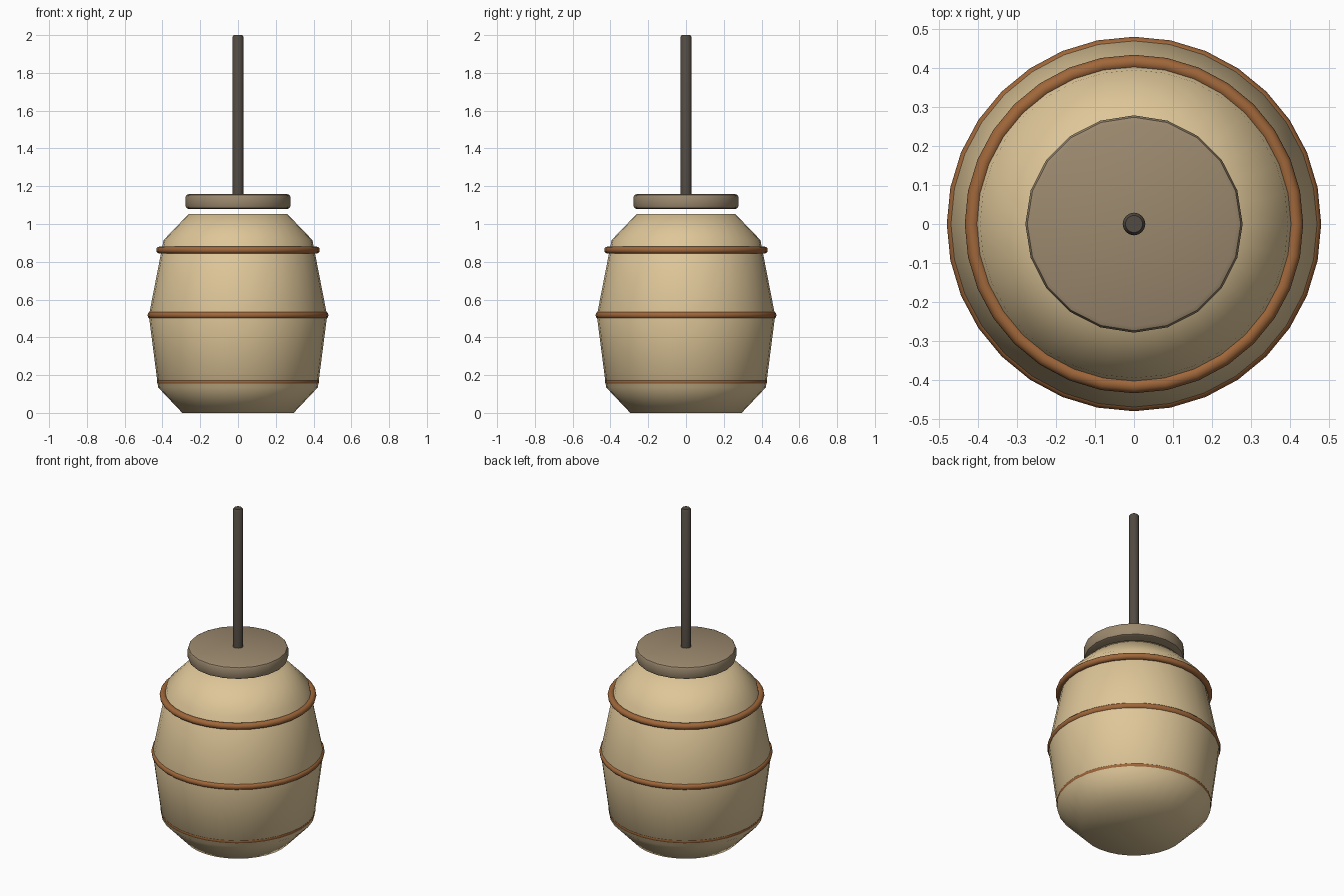
import bpy, math

if "Cube" in bpy.data.objects:
    bpy.data.objects.remove(bpy.data.objects["Cube"])

def material(name, rgb):
    m = bpy.data.materials.new(name)
    m.diffuse_color = (*rgb, 1)
    m.use_nodes = True
    m.node_tree.nodes["Principled BSDF"].inputs["Base Color"].default_value = m.diffuse_color
    return m

TAN = material("pale_wood", (0.73, 0.565, 0.314))
LID = material("grey_brown_wood", (0.33, 0.25, 0.156))
HOOP = material("copper_brown", (0.35, 0.135, 0.042))
ROD = material("dark_wood", (0.085, 0.070, 0.054))

def lathe(name, profile, sides, mat, smooth_angle):
    """Revolve (radius, z) points about z and cap both ends."""
    verts, faces = [], []
    for r, z in profile:
        for i in range(sides):
            a = 2 * math.pi * i / sides
            verts.append((r * math.cos(a), r * math.sin(a), z))
    for k in range(len(profile) - 1):
        for i in range(sides):
            j = (i + 1) % sides
            faces.append((k * sides + i, k * sides + j,
                          (k + 1) * sides + j, (k + 1) * sides + i))
    top = (len(profile) - 1) * sides
    faces.append(tuple(reversed(range(sides))))
    faces.append(tuple(range(top, top + sides)))
    mesh = bpy.data.meshes.new(name)
    mesh.from_pydata(verts, [], faces)
    mesh.materials.append(mat)
    ob = bpy.data.objects.new(name, mesh)
    bpy.context.collection.objects.link(ob)
    bpy.ops.object.select_all(action='DESELECT')
    ob.select_set(True)
    bpy.context.view_layer.objects.active = ob
    bpy.ops.object.shade_smooth_by_angle(angle=math.radians(smooth_angle))
    return ob

# Barrel body, softly shaded across its bends
lathe("barrel_body", [(0.295, 0), (0.423, 0.135), (0.472, 0.515),
                      (0.394, 0.915), (0.262, 1.052)], 32, TAN, 60)

# Hoops, partly sunk into the body
for name, radius, z in (("lower_hoop", 0.410, 0.165),
                        ("middle_hoop", 0.460, 0.517),
                        ("upper_hoop", 0.414, 0.862)):
    bpy.ops.mesh.primitive_torus_add(major_radius=radius, minor_radius=0.019,
                                     major_segments=32, minor_segments=12,
                                     location=(0, 0, z))
    hoop = bpy.context.object
    hoop.name = name
    hoop.data.materials.append(HOOP)
    bpy.ops.object.shade_smooth()

# Lid floating just above the body, with rounded rims
lathe("lid", [(0.262, 1.080), (0.273, 1.085), (0.278, 1.096), (0.278, 1.142),
              (0.273, 1.153), (0.262, 1.158)], 20, LID, 40)

# Plunger rod
lathe("plunger_rod", [(0.029, 1.09), (0.029, 1.99), (0.022, 2.0)],
      16, ROD, 40)
